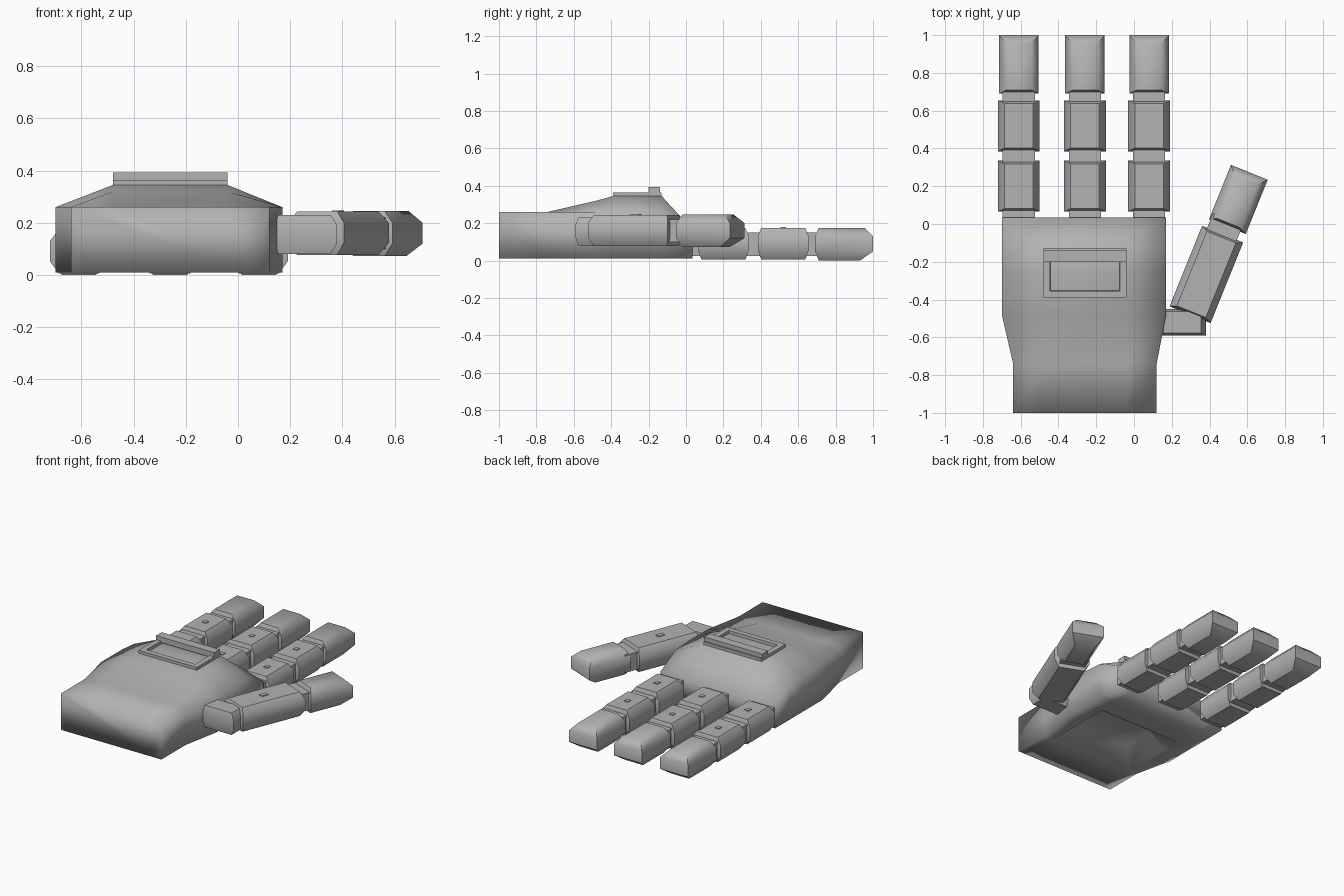
import bpy
import bmesh
import math
from mathutils import Matrix

if "Cube" in bpy.data.objects:
    bpy.data.objects.remove(bpy.data.objects["Cube"], do_unlink=True)

grey = bpy.data.materials.new("plain grey")
grey.use_nodes = True
grey.diffuse_color = (0.45, 0.45, 0.45, 1)
grey.node_tree.nodes["Principled BSDF"].inputs["Base Color"].default_value = (0.45, 0.45, 0.45, 1)


def finish(bm, name, angle=50):
    """Turn a bmesh into a smooth shaded grey object."""
    bmesh.ops.recalc_face_normals(bm, faces=bm.faces)
    mesh = bpy.data.meshes.new(name)
    bm.to_mesh(mesh)
    bm.free()
    mesh.materials.append(grey)
    obj = bpy.data.objects.new(name, mesh)
    bpy.context.collection.objects.link(obj)
    bpy.ops.object.select_all(action="DESELECT")
    obj.select_set(True)
    bpy.context.view_layer.objects.active = obj
    bpy.ops.object.shade_smooth_by_angle(angle=math.radians(angle))
    return obj


def block(name, centre, size, z0, z1, chamfer=0.0, tip=0.0, turn=0.0):
    """Box with chamfered top and bottom rims; tip adds chamfer at the +y end."""
    bm = bmesh.new()
    w, l = size[0] / 2, size[1] / 2
    h = z1 - z0
    if chamfer:
        layers = [(0, chamfer, tip), (0.28, 0, 0), (0.74, 0, 0), (1, chamfer, tip * 0.5)]
    else:
        layers = [(0, 0, 0), (1, 0, 0)]
    rings = []
    for f, c, t in layers:
        z = z0 + h * f
        e = c * 0.5
        rings.append([bm.verts.new(p) for p in (
            (c - w, e - l, z), (w - c, e - l, z),
            (w - c, l - e - t, z), (c - w, l - e - t, z))])
    for a, b in zip(rings, rings[1:]):
        for i in range(4):
            j = (i + 1) % 4
            bm.faces.new((a[i], a[j], b[j], b[i]))
    bm.faces.new(rings[0][::-1])
    bm.faces.new(rings[-1])
    move = Matrix.Translation((centre[0], centre[1], 0)) @ Matrix.Rotation(turn, 4, "Z")
    bm.transform(move)
    return finish(bm, name)


# Palm: cross sections from wrist to knuckles (y, left x, right x, edge z, ridge z)
sections = [
    (-1.0, -0.64, 0.12, 0.26, 0.26),
    (-0.74, -0.64, 0.12, 0.26, 0.26),
    (-0.48, -0.70, 0.17, 0.26, 0.32),
    (-0.39, -0.70, 0.17, 0.26, 0.345),
    (-0.26, -0.70, 0.17, 0.26, 0.345),
    (-0.13, -0.70, 0.17, 0.25, 0.345),
    (0.035, -0.70, 0.17, 0.165, 0.165),
]
bm = bmesh.new()
rings = []
for y, x0, x1, edge, ridge in sections:
    rings.append([bm.verts.new((x, y, z)) for x, z in (
        (x0, edge), (-0.48, ridge), (-0.04, ridge), (x1, edge),
        (x1, 0.01), (0.05, 0.01), (-0.58, 0.01), (x0, 0.01))])
hollow = []
for k, (a, b) in enumerate(zip(rings, rings[1:])):
    for i in range(8):
        j = (i + 1) % 8
        face = bm.faces.new((a[i], a[j], b[j], b[i]))
        if i == 5 and 1 <= k <= 3:
            hollow.append(face)
bm.faces.new(rings[0][::-1])
bm.faces.new(rings[-1])
bmesh.ops.recalc_face_normals(bm, faces=bm.faces)
# Hollow in the underside of the palm
bmesh.ops.inset_region(bm, faces=hollow, thickness=0.12, depth=-0.09, use_even_offset=True)
# Keep the upright corners crisp
for e in bm.edges:
    d = e.verts[0].co - e.verts[1].co
    if abs(d.z) > 0.12 and abs(d.x) + abs(d.y) < 0.01:
        e.smooth = False
finish(bm, "palm", 100)

# Raised mount on the back of the hand, with a sunken slot
bm = bmesh.new()
bmesh.ops.create_cube(bm, size=1, matrix=Matrix.Translation((-0.26, -0.26, 0.325))
                      @ Matrix.Diagonal((0.44, 0.26, 0.08, 1)))
top = [f for f in bm.faces if f.normal.z > 0.9]
bmesh.ops.inset_region(bm, faces=top, thickness=0.05, depth=0)
bmesh.ops.inset_region(bm, faces=top, thickness=0.005, depth=-0.05)
finish(bm, "mount", 30)
block("mount_lip", (-0.26, -0.17), (0.44, 0.06), 0.355, 0.393)

# Fingers: connectors between three chamfered joints
for label, x in (("outer", -0.61), ("middle", -0.26), ("inner", 0.08)):
    for n, y in enumerate((0.04, 0.36, 0.67)):
        block(f"{label}_finger_link_{n + 1}", (x, y), (0.17, 0.1), 0.025, 0.15)
    for n, y in enumerate((0.2, 0.52)):
        block(f"{label}_finger_joint_{n + 1}", (x, y), (0.222, 0.27), 0.005, 0.175, 0.035)
        block(f"{label}_finger_stud_{n + 1}", (x, y), (0.03, 0.03), 0.17, 0.18)
    block(f"{label}_fingertip", (x, 0.845), (0.21, 0.31), 0, 0.175, 0.04, 0.05)

# Thumb: root sticking out of the palm, then two angled joints
lean = -math.radians(22)
block("thumb_root", (0.255, -0.52), (0.25, 0.14), 0.08, 0.23, 0.025)
block("thumb_joint", (0.383, -0.267), (0.235, 0.46), 0.077, 0.243, 0.035, 0, lean)
block("thumb_stud", (0.383, -0.267), (0.03, 0.05), 0.24, 0.248, 0, 0, lean)
block("thumb_link", (0.475, -0.03), (0.17, 0.12), 0.1, 0.22, 0, 0, lean)
block("thumb_tip", (0.5525, 0.13), (0.21, 0.31), 0.072, 0.245, 0.04, 0.05, lean)
